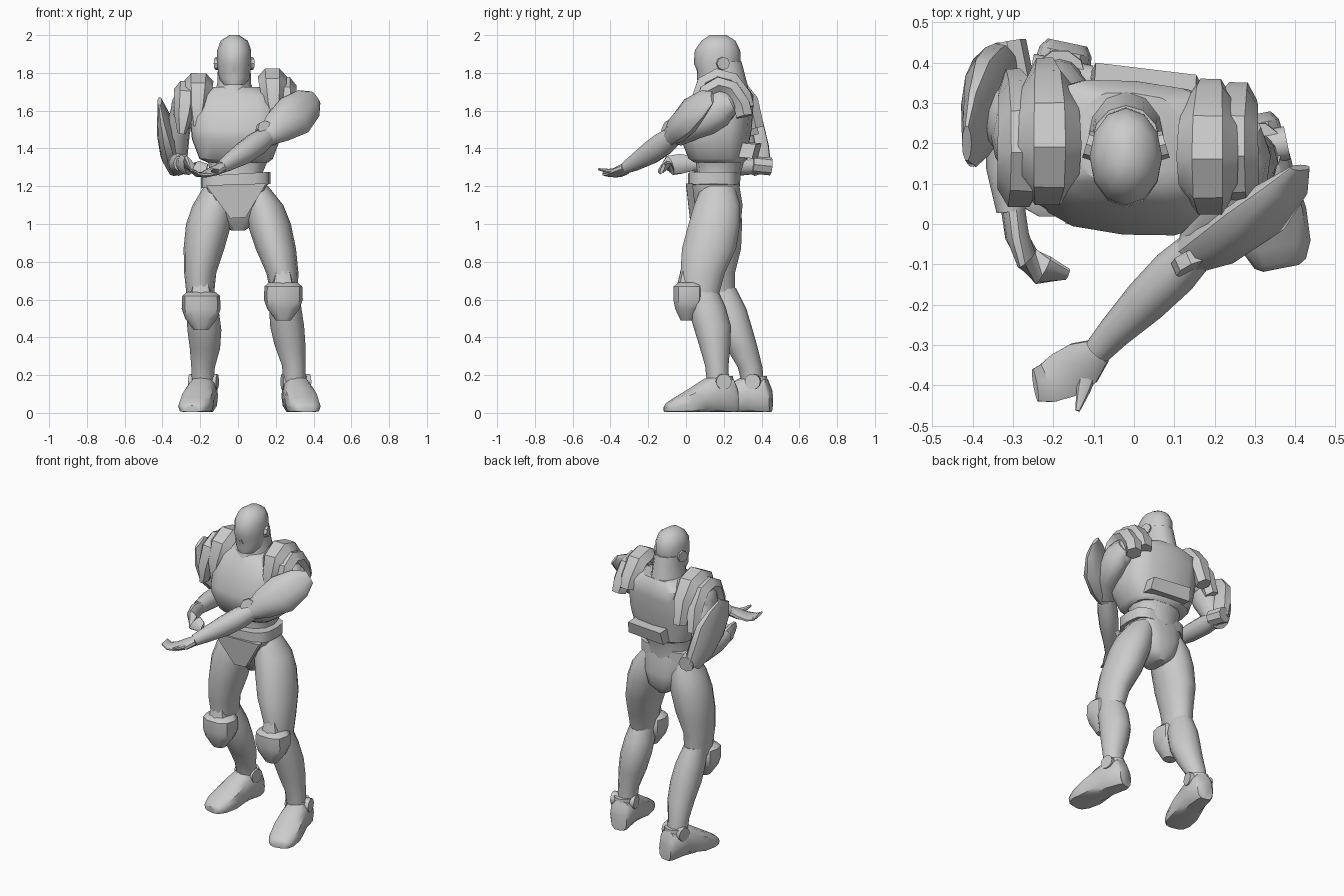
import bpy, bmesh, math
from mathutils import Vector

grey = bpy.data.materials.new("light grey")
grey.diffuse_color = (0.6, 0.6, 0.6, 1)


def finish(name, bm, angle=38):
    bmesh.ops.recalc_face_normals(bm, faces=bm.faces)
    me = bpy.data.meshes.new(name)
    bm.to_mesh(me)
    bm.free()
    me.materials.append(grey)
    ob = bpy.data.objects.new(name, me)
    bpy.context.collection.objects.link(ob)
    bpy.ops.object.select_all(action='DESELECT')
    ob.select_set(True)
    bpy.context.view_layer.objects.active = ob
    bpy.ops.object.shade_smooth_by_angle(angle=math.radians(angle))
    return ob


def loft(name, rings, ref=(1, 0, 0), n=12, power=1.0, up=None, floor=None, turn=0.0):
    """Skin through elliptical rings (x, y, z, a, b); a lies along ref."""
    bm = bmesh.new()
    pts = [Vector(r[:3]) for r in rings]
    loops = []
    for i, r in enumerate(rings):
        t = Vector(up) if up else pts[min(i + 1, len(pts) - 1)] - pts[max(i - 1, 0)]
        t.normalize()
        u = Vector(ref)
        u = (u - u.dot(t) * t).normalized()
        v = t.cross(u)
        loop = []
        for k in range(n):
            th = 2 * math.pi * k / n + turn
            c, s = math.cos(th), math.sin(th)
            c = math.copysign(abs(c) ** power, c)
            s = math.copysign(abs(s) ** power, s)
            p = pts[i] + u * r[3] * c + v * r[4] * s
            if floor is not None:
                p.z = max(p.z, floor)
            loop.append(bm.verts.new(p))
        loops.append(loop)
    for a, b in zip(loops, loops[1:]):
        for k in range(n):
            bm.faces.new((a[k], a[(k + 1) % n], b[(k + 1) % n], b[k]))
    bm.faces.new(loops[0])
    bm.faces.new(loops[-1])
    return finish(name, bm)


def stack(name, rings, **kw):
    return loft(name, rings, up=(0, 0, 1), **kw)


def disc(name, centre, direction, r, depth, n=12):
    c, d = Vector(centre), Vector(direction).normalized() * depth / 2
    ref = (0, 0, 1) if abs(d.z) < 0.9 * d.length else (1, 0, 0)
    return loft(name, [(*(c - d), r, r), (*(c + d), r, r)], ref=ref, n=n)


def plate(name, outline, thickness):
    bm = bmesh.new()
    f = bm.faces.new([bm.verts.new(p) for p in outline])
    ext = bmesh.ops.extrude_face_region(bm, geom=[f])
    for v in ext["geom"]:
        if isinstance(v, bmesh.types.BMVert):
            v.co += Vector(thickness)
    return finish(name, bm)


def ball(name, centre, size):
    bm = bmesh.new()
    bmesh.ops.create_uvsphere(bm, u_segments=12, v_segments=8, radius=1)
    for v in bm.verts:
        v.co = Vector(centre) + Vector([a * b for a, b in zip(v.co, size)])
    return finish(name, bm)


# Head: skull with jaw, brow, ears and neck
stack("head", [(-.02, .145, 1.735, .06, .08), (-.02, .15, 1.77, .08, .092), (-.02, .165, 1.815, .087, .108),
               (-.02, .165, 1.85, .09, .124), (-.02, .167, 1.92, .09, .12), (-.02, .172, 1.97, .072, .09),
               (-.02, .17, 2.0, .026, .045)], n=12)
stack("neck", [(-.02, .2, 1.66, .12, .14), (-.02, .205, 1.74, .09, .12), (-.02, .2, 1.86, .085, .094)])
plate("nose", [(-.035, .06, 1.8), (-.005, .06, 1.8), (-.02, .045, 1.85)], (0, .05, 0))
for s in (-1, 1):
    disc("ear", (-.02 + s * .088, .195, 1.85), (1, s * .3, 0), .035, .022, 8)

# Torso, waist and belt
stack("chest", [(0, .175, 1.325, .16, .13), (-.01, .17, 1.345, .195, .155), (-.01, .155, 1.45, .235, .182),
                (-.01, .16, 1.5, .24, .187), (-.01, .185, 1.61, .245, .17),
                (-.01, .205, 1.68, .225, .15), (-.01, .21, 1.725, .13, .115)], ref=(1, -.09, 0), n=16, power=.66)
stack("waist", [(-.01, .165, 1.2, .15, .12), (-.01, .175, 1.27, .14, .115), (0, .18, 1.34, .16, .13)], power=.85)
loft("belt", [(-.012, .145, 1.2, .185, .135), (-.012, .145, 1.265, .185, .135)],
     ref=(1, 0, .06), n=16, power=.6, up=(-.06, 0, 1))
stack("pelvis", [(0, .19, .965, .035, .07), (0, .192, 1.01, .1, .1), (-.01, .172, 1.1, .145, .13),
                 (-.01, .152, 1.22, .168, .13)], n=14, power=.7)
plate("groin_plate", [(-.17, .035, 1.205), (.15, .035, 1.215), (.04, .055, 1.035), (-.04, .055, 1.03)], (0, -.035, 0))
plate("back_box", [(-.11, .3, 1.355), (.16, .27, 1.355), (.15, .29, 1.43), (-.1, .32, 1.435)], (.005, .08, -.008))


# Layered shoulder bands arched from chest to back, with a bevelled section
def band(name, x, half, lift, dy, lean, depth, end):
    path = [(.085, 1.53, .35), (.075, 1.63, .8), (.11, 1.73, 1), (.18, 1.765, 1.05), (.26, 1.745, 1),
            (.325, 1.66, .85), end]
    rings = [(x + lean * (z - 1.7), .2 + (y - .2) * depth + dy, z + lift, half * w, .05) for y, z, w in path]
    loft(name, rings, n=6)


long_end, short_end = (.355, 1.52, .55), (.34, 1.6, .7)
band("inner_shoulder_band", -.212, .075, -.01, .015, .05, 1, long_end)
band("outer_shoulder_band", -.278, .065, -.05, .0, .12, .92, long_end)
band("inner_shoulder_band", .185, .073, .015, -.015, -.05, .95, short_end)
band("outer_shoulder_band", .247, .066, -.03, -.01, -.12, .85, short_end)
ball("shoulder", (-.275, .22, 1.61), (.08, .11, .11))
ball("shoulder", (.25, .18, 1.62), (.075, .09, .09))

# Raised arm reaching across the front
loft("raised_upper_arm", [(.27, .24, 1.64, .05, .045), (.27, .18, 1.61, .095, .07), (.25, .1, 1.57, .105, .08),
                          (.22, .03, 1.53, .09, .075), (.16, -.05, 1.46, .055, .055)], ref=(0, 0, 1))
loft("raised_arm_guard", [(.412, .14, 1.67, .04, .01), (.375, .09, 1.64, .088, .035), (.3, .02, 1.575, .115, .062),
                          (.21, -.04, 1.51, .088, .065), (.14, -.075, 1.455, .05, .05)], ref=(-.45, .2, 1), n=10)
disc("raised_elbow_disc", (.14, -.095, 1.5), (.45, -1, .3), .045, .035, 8)
loft("raised_forearm", [(.16, -.06, 1.47, .05, .05), (.1, -.12, 1.425, .065, .06), (.03, -.19, 1.375, .062, .056),
                        (-.05, -.27, 1.325, .045, .042), (-.09, -.315, 1.3, .033, .035)], ref=(0, 0, 1))
loft("open_hand", [(-.085, -.315, 1.3, .028, .035), (-.125, -.345, 1.28, .025, .06), (-.175, -.375, 1.262, .016, .062),
                   (-.215, -.395, 1.262, .013, .052), (-.245, -.4, 1.285, .008, .042)], ref=(0, 0, 1), n=10)
loft("open_hand_thumb", [(-.105, -.34, 1.285, .016, .026), (-.125, -.41, 1.28, .012, .018), (-.14, -.463, 1.29, .006, .006)],
     ref=(0, 0, 1), n=8)

# Bent arm with the elbow behind
loft("bent_upper_arm", [(-.29, .22, 1.63, .06, .08), (-.32, .27, 1.48, .065, .085), (-.32, .34, 1.33, .05, .055)])
loft("bent_arm_guard", [(-.415, .2, 1.65, .012, .05), (-.4, .235, 1.58, .028, .11), (-.375, .29, 1.48, .055, .14),
                        (-.35, .35, 1.37, .062, .105), (-.325, .405, 1.285, .045, .055)], n=10)
disc("bent_elbow_disc", (-.305, .4, 1.31), (-.2, 1, -.1), .048, .1, 8)
loft("bent_forearm", [(-.315, .38, 1.31, .045, .045), (-.315, .28, 1.315, .055, .06), (-.315, .14, 1.32, .052, .055),
                      (-.305, .03, 1.32, .036, .042)])
loft("curled_hand", [(-.302, .05, 1.32, .03, .038), (-.29, -.03, 1.318, .03, .055), (-.265, -.085, 1.31, .026, .055),
                     (-.225, -.115, 1.3, .02, .048), (-.165, -.125, 1.29, .01, .03)], ref=(1, -.6, 0), n=10)

# Thighs, calves, knee guards, feet and ankle discs
stack("forward_thigh", [(.09, .17, 1.2, .07, .09), (.135, .165, 1.1, .105, .125), (.165, .15, 1.0, .115, .14),
                        (.2, .122, .87, .107, .147), (.235, .088, .74, .085, .12), (.245, .075, .62, .07, .1)], n=14)
stack("rear_thigh", [(-.1, .17, 1.2, .08, .09), (-.13, .17, 1.1, .11, .125), (-.155, .165, 1.0, .12, .135),
                     (-.18, .16, .87, .108, .135), (-.2, .15, .74, .085, .112), (-.2, .16, .6, .07, .1)], n=14)
stack("forward_calf", [(.245, .08, .66, .065, .085), (.25, .11, .56, .085, .1), (.26, .138, .46, .09, .1),
                       (.275, .152, .36, .082, .083), (.295, .163, .25, .062, .062), (.3, .17, .15, .058, .058)])
stack("rear_calf", [(-.2, .18, .66, .065, .085), (-.188, .22, .55, .085, .1), (-.178, .255, .44, .09, .098),
                    (-.175, .298, .34, .08, .083), (-.185, .34, .24, .062, .065), (-.185, .355, .15, .06, .058)])


def knee(name, x, y, z):
    stack(name + "_knee_guard", [(x, y - .01, z, .04, .035), (x, y - .005, z + .06, .085, .07), (x, y, z + .11, .103, .085),
                                 (x, y, z + .18, .1, .085), (x, y + .01, z + .2, .075, .065)], n=10, power=.8)
    stack(name + "_knee_tab", [(x, y, z + .15, .07, .07), (x - .003, y + .015, z + .26, .045, .06)], n=8, power=.7)


knee("forward", .24, .015, .49)
knee("rear", -.195, .1, .44)


def foot(name, heel, toe, side):
    h, t = Vector(heel), Vector(toe)
    prof = [(0, .065, .05, .065), (.06, .09, .066, .095), (.3, .1, .076, .1), (.46, .08, .08, .1),
            (.65, .055, .09, .078), (.86, .035, .085, .048), (.97, .025, .065, .03), (1, .02, .045, .02)]
    rings = [(*(h.lerp(t, f) + Vector((0, 0, z))), w, e) for f, z, w, e in prof]
    loft(name + "_foot", rings, ref=(1, 0, 0), floor=.005, power=.8, up=t - h)
    a = h.lerp(t, .22)
    disc(name + "_ankle_disc", (a.x, a.y, .165), (1, side * .2, 0), .042, .15)
    stack(name + "_ankle_cuff", [(a.x, a.y, .12, .066, .072), (a.x, a.y, .195, .063, .066)], n=10)


foot("forward", (.29, .27, 0), (.365, -.11, 0), 1)
foot("rear", (-.165, .45, 0), (-.245, .07, 0), -1)
